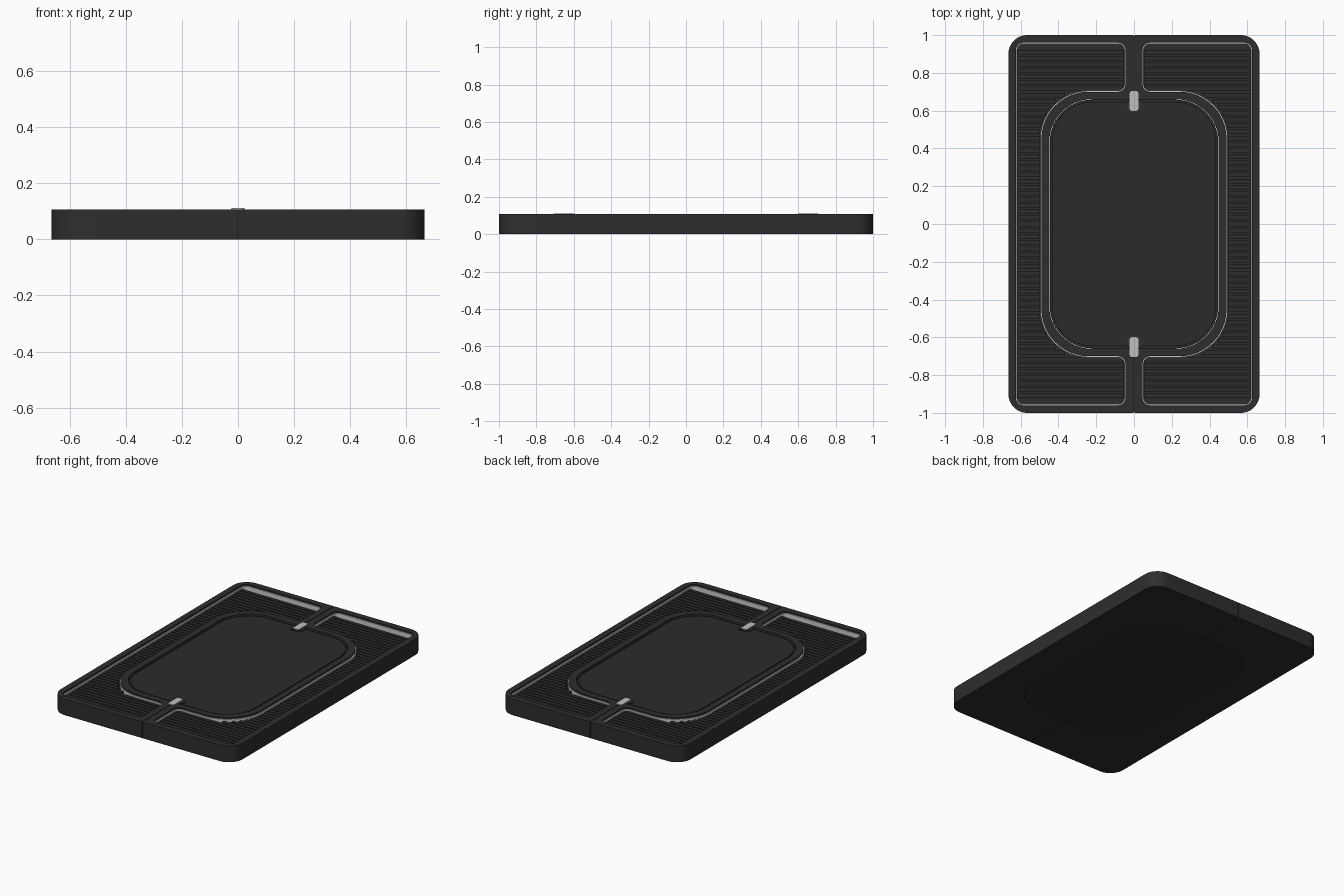
import bpy, bmesh, math
from mathutils import Vector

if "Cube" in bpy.data.objects:
    bpy.data.objects.remove(bpy.data.objects["Cube"])

TOP, FLOOR = 0.107, 0.06


def material(name, rgb):
    m = bpy.data.materials.new(name)
    m.diffuse_color = (*rgb, 1)
    m.use_nodes = True
    m.node_tree.nodes["Principled BSDF"].inputs["Base Color"].default_value = m.diffuse_color
    return m


CHARCOAL = material("charcoal", (0.027, 0.027, 0.027))
PLATE = material("dark_plate", (0.024, 0.024, 0.024))
BLACK = material("seam_black", (0.010, 0.010, 0.010))
LIGHT = material("light_strip", (0.60, 0.60, 0.60))
SILVER = material("pale_silver", (0.52, 0.52, 0.52))


def fillet(corners, n=12):
    """Closed outline from (x, y, radius) corners."""
    out = []
    for i, (x, y, r) in enumerate(corners):
        p = Vector((x, y))
        if r == 0:
            out.append(p)
            continue
        a = (Vector(corners[i - 1][:2]) - p).normalized()
        b = (Vector(corners[(i + 1) % len(corners)][:2]) - p).normalized()
        c = p + (a + b) * r          # right-angled corners only
        for k in range(n + 1):
            t = k / n * math.pi / 2
            out.append(c - b * r * math.cos(t) - a * r * math.sin(t))
    return out


def rounded_rect(hx, hy, r, n=12, cy=0):
    return fillet([(hx, cy + hy, r), (hx, cy - hy, r), (-hx, cy - hy, r), (-hx, cy + hy, r)], n)


def inset(pts, d):
    """Offset a clockwise outline inward by d."""
    out = []
    for i, p in enumerate(pts):
        e1 = (p - pts[i - 1]).normalized()
        e2 = (pts[(i + 1) % len(pts)] - p).normalized()
        n1, n2 = Vector((e1.y, -e1.x)), Vector((e2.y, -e2.x))
        out.append(p + (n1 + n2) * d / (1 + n1.dot(n2)))
    return out


def loop(bm, pts, z):
    vs = [bm.verts.new((p.x, p.y, z)) for p in pts]
    for i in range(len(vs)):
        bm.edges.new((vs[i - 1], vs[i]))
    return vs


def wall(bm, a, b):
    for i in range(len(a)):
        bm.faces.new((a[i - 1], a[i], b[i], b[i - 1]))


def fill(bm, *loops):
    edges = [bm.edges.get((l[i - 1], l[i])) for l in loops for i in range(len(l))]
    bmesh.ops.triangle_fill(bm, use_beauty=True, use_dissolve=False, edges=edges)


def finish(name, bm, mat, mirror=False):
    bmesh.ops.recalc_face_normals(bm, faces=bm.faces)
    me = bpy.data.meshes.new(name)
    bm.to_mesh(me)
    bm.free()
    me.materials.append(mat)
    ob = bpy.data.objects.new(name, me)
    bpy.context.collection.objects.link(ob)
    bpy.ops.object.select_all(action='DESELECT')
    ob.select_set(True)
    bpy.context.view_layer.objects.active = ob
    bpy.ops.object.shade_smooth_by_angle(angle=math.radians(30))
    if mirror:
        m = ob.modifiers.new("mirror", 'MIRROR')
        m.use_mirror_merge = False
    return ob


def stack(name, levels, mat):
    """Solid through (outline, z) levels."""
    bm = bmesh.new()
    ls = [loop(bm, p, z) for p, z in levels]
    for a, b in zip(ls, ls[1:]):
        wall(bm, a, b)
    fill(bm, ls[0])
    fill(bm, ls[-1])
    return finish(name, bm, mat)


# Outlines of the right half
G = 0.002
half = fillet([(G, 1, 0), (.665, 1, .1), (.665, -1, .1), (G, -1, 0),
               (G, -.66, 0), (.448, -.66, .225), (.448, .66, .225), (G, .66, 0)])
pocket = fillet([(.045, .96, .04), (.625, .96, .04), (.625, -.96, .04), (.045, -.96, .04),
                 (.045, -.70, .04), (.49, -.70, .25), (.49, .70, .25), (.045, .70, .04)])

# Frame halves with a sunken pocket
bm = bmesh.new()
b0, t0 = loop(bm, half, 0), loop(bm, half, TOP)
t1, f1 = loop(bm, pocket, TOP), loop(bm, pocket, FLOOR)
wall(bm, b0, t0)
wall(bm, t1, f1)
fill(bm, b0)
fill(bm, t0, t1)
fill(bm, f1)
finish("frame_halves", bm, CHARCOAL, True)

# Light strip lining each pocket
bm = bmesh.new()
inner = inset(pocket, 0.006)
o, i = loop(bm, pocket, 0.097), loop(bm, inner, 0.097)
i2, o2 = loop(bm, inner, FLOOR), loop(bm, pocket, FLOOR)
wall(bm, o, i)
wall(bm, i, i2)
wall(bm, i2, o2)
wall(bm, o2, o)
finish("light_strips", bm, LIGHT, True)

# Ribs across the pocket floor
bm = bmesh.new()
for k in range(-28, 29):
    y = k * 0.0325
    near = max(abs(y) - 0.012, 0)
    if near >= .70:
        x0 = .045
    elif near > .45:
        x0 = .24 + math.sqrt(.25 ** 2 - (near - .45) ** 2)
    else:
        x0 = .49
    x0, x1 = x0 + .008, .617
    cube = bmesh.ops.create_cube(bm, size=1)["verts"]
    for v in cube:
        v.co = ((x0 + x1) / 2 + v.co.x * (x1 - x0), y + v.co.y * 0.024,
                0.072 + v.co.z * 0.028)
finish("ribs", bm, CHARCOAL, True)

# Centre plate with a stepped rim
lo, hi = rounded_rect(.446, .658, .223), rounded_rect(.434, .646, .211)
stack("centre_plate", [(lo, 0), (lo, .092), (hi, .092), (hi, .101)], PLATE)

# Latch tabs, latches and seam fillers at both ends
for s, end in ((-1, "front"), (1, "back")):
    stack(end + "_latch_tab", [(rounded_rect(.045, .0345, .03, 8, s * .6245), z)
                               for z in (.08, TOP - .001)], CHARCOAL)
    stack(end + "_latch", [(rounded_rect(.023, .053, .014, 6, s * .652), z)
                           for z in (.09, .111)], SILVER)
    stack(end + "_seam", [(rounded_rect(G, .167, .0005, 1, s * .829), z)
                          for z in (.003, .104)], BLACK if s < 0 else CHARCOAL)
